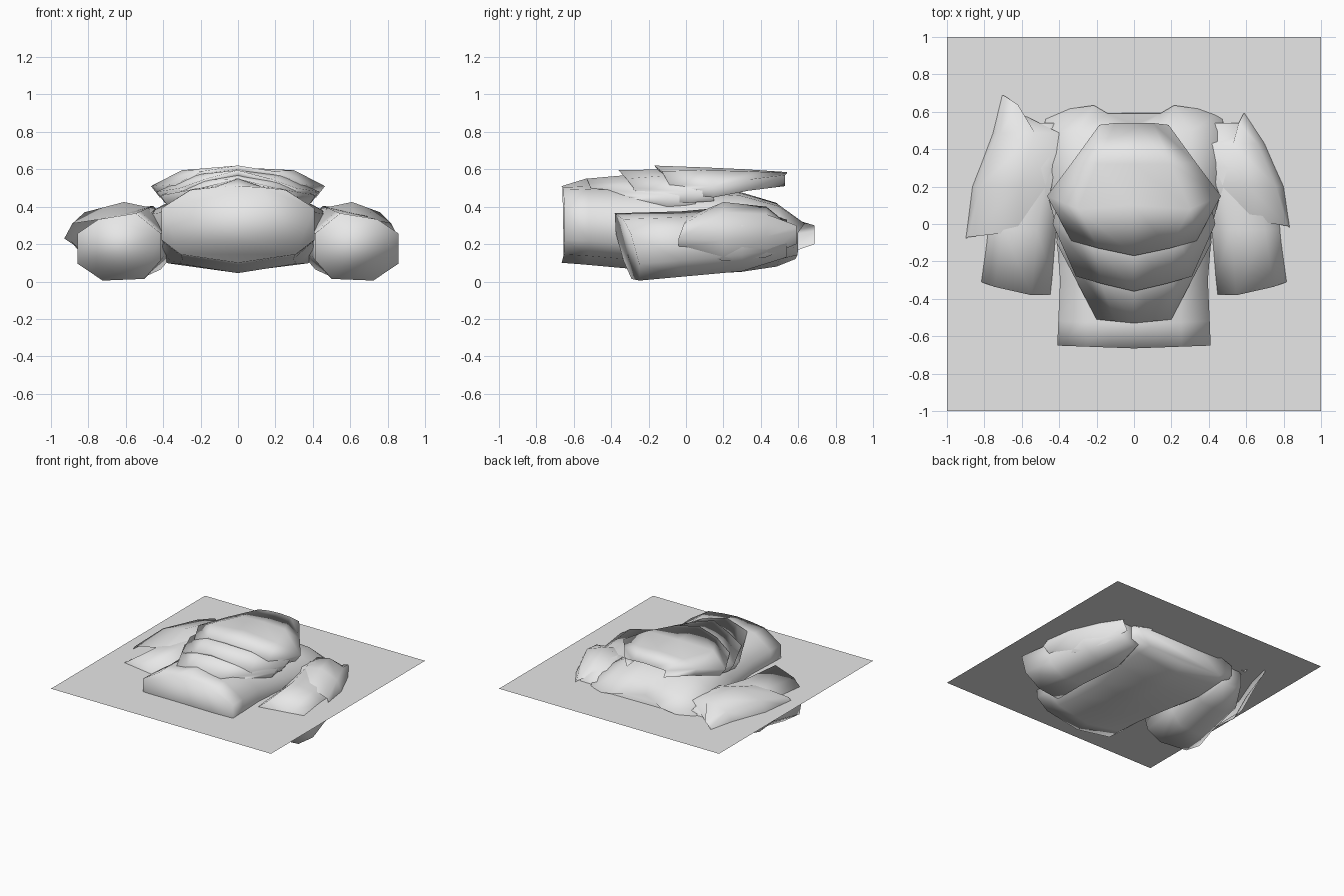
import bpy, bmesh

if "Cube" in bpy.data.objects:
    bpy.data.objects.remove(bpy.data.objects["Cube"])

grey = bpy.data.materials.new("light grey")
grey.diffuse_color = (0.8, 0.8, 0.8, 1)
grey.use_nodes = True
grey.node_tree.nodes["Principled BSDF"].inputs["Base Color"].default_value = grey.diffuse_color


def build(name, rows, closed):
    """Skin a list of equal-length point rows; closed rows become capped tubes."""
    bm = bmesh.new()
    vs = [[bm.verts.new(p) for p in row] for row in rows]
    n = len(rows[0])
    for a, b in zip(vs, vs[1:]):
        for i in range(n if closed else n - 1):
            j = (i + 1) % n
            bm.faces.new((a[i], a[j], b[j], b[i]))
    if closed:
        bm.faces.new(vs[0])
        bm.faces.new(vs[-1])
    bmesh.ops.recalc_face_normals(bm, faces=bm.faces)
    if not closed and sum(f.normal.z * f.calc_area() for f in bm.faces) < 0:
        bmesh.ops.reverse_faces(bm, faces=bm.faces)
    for f in bm.faces:
        f.smooth = True
    me = bpy.data.meshes.new(name)
    bm.to_mesh(me)
    bm.free()
    me.materials.append(grey)
    ob = bpy.data.objects.new(name, me)
    bpy.context.collection.objects.link(ob)
    return ob


def mirror_row(half):
    """Half row from the centre line outwards -> full row."""
    return [(-x, y, z) for x, y, z in half[:0:-1]] + half


# Flat square sheet cutting through the armour
build("flat_sheet", [[(-1, -1, .285), (1, -1, .285)],
                     [(-1, 1, .285), (1, 1, .285)]], False)

# Torso: lofted body, stations are y, half width, bottom, top
section = [(0, 1), (.3, .97), (.62, .9), (1, .42), (1, -.4), (.75, -.78), (0, -1)]
ring = section + [(-x, z) for x, z in section[-2:0:-1]]
stations = [(-.65, .41, .10, .51), (-.52, .405, .09, .515), (-.3, .395, .07, .51),
            (0, .42, .045, .50), (.3, .50, .05, .48), (.50, .49, .08, .42),
            (.60, .46, .12, .32)]
rows = [[(x * w, y - .015 * (1 - abs(x)), (lo + hi) / 2 + z * (hi - lo) / 2)
         for x, z in ring] for y, w, lo, hi in stations]
# raised collar points either side of the neck
collar = {0: -.06, .3: 0, .62: .04}
rows[-1] = [(x * .75 if abs(sx) == .62 else x, y + (collar.get(abs(sx), 0) if sz > 0 else 0), z)
            for (x, y, z), (sx, sz) in zip(rows[-1], ring)]
# central ridge on the belly
rows = [[(x, y, z + (.035 if i == 0 and y < -.3 and k else 0)) for i, (x, y, z) in enumerate(r)]
        for k, r in enumerate(rows)]
build("torso", rows, True)

# Overlapping front plates, half rows from centre to edge
plates = {
    "chest_plate": [
        [(0, .54, .585), (.1, .54, .58), (.185, .53, .57)],
        [(0, .32, .60), (.2, .32, .59), (.33, .33, .545)],
        [(0, .1, .61), (.30, .08, .595), (.465, .15, .51)],
        [(0, -.17, .62), (.19, -.13, .59), (.335, -.09, .52)]],
    "upper_belly_plate": [
        [(0, .2, .56), (.25, .2, .54), (.40, .15, .49)],
        [(0, -.1, .60), (.24, -.06, .57), (.435, 0, .48)],
        [(0, -.36, .595), (.17, -.32, .55), (.31, -.28, .50)]],
    "lower_belly_plate": [
        [(0, .05, .54), (.22, .05, .52), (.39, .05, .46)],
        [(0, -.25, .575), (.22, -.2, .54), (.415, -.1, .46)],
        [(0, -.53, .55), (.1, -.52, .525), (.2, -.51, .50)]],
}
for name, rows in plates.items():
    # sides and lower lip fold down onto the layer beneath
    rows = [r + [(r[-1][0] * .9, r[-1][1], r[-1][2] - .06)] for r in rows]
    rows.append([(x, y + .03, z - .035) for x, y, z in rows[-1]])
    if name == "chest_plate":
        rows.insert(0, [(x * 1.3, .28, .485) for x, y, z in rows[0]])
    build(name, [mirror_row(r) for r in rows], False)

# Upper arms: eight-sided sleeves with slanted ends
octagon = [(-.4, 1), (.5, .82), (1, .4), (1, -.5), (.4, -1), (-.6, -.95), (-1, -.4), (-1, .4)]
sleeve = [(-.315, .635, .185, .222, .18), (-.03, .60, .20, .20, .175),
          (.3, .54, .23, .21, .175), (.54, .49, .23, .11, .10)]
# Shoulder guards: y, then outline from lower outside to upper inside
guard = [(-.04, ((.79, .18), (.86, .23), (.82, .31), (.62, .35), (.50, .33))),
         (.20, ((.75, .11), (.83, .22), (.76, .37), (.61, .425), (.44, .39))),
         (.43, ((.64, .13), (.72, .24), (.66, .36), (.53, .40), (.40, .37))),
         (.59, ((.56, .20), (.60, .27), (.585, .30), (.56, .31), (.54, .27)))]
for side, s in (("right", 1), ("left", -1)):
    rows = [[(s * (cx + rx * x), y + (-.05 * z + .04 * x) * (k == 0), cz + rz * z)
             for x, z in octagon] for k, (y, cx, cz, rx, rz) in enumerate(sleeve)]
    build(side + "_sleeve", rows, True)
    # the left guard is longer and flares further out
    gx, gy, dy = (1, 1, 0) if s == 1 else (1.08, 1.25, -.05)
    rows = []
    for k, (y, pts) in enumerate(guard):
        flare = .06 if s == -1 and k == 3 else 0
        # leading edge sweeps back towards the body
        rows.append([(s * ((x + flare) * (gx if i < 3 else 1)),
                      y * gy + dy + (.03 * max(0, i - 1) if k == 0 else 0)
                      - (.05 * max(0, i - 2) if k == 3 else 0), z)
                     for i, (x, z) in enumerate(pts)])
    build(side + "_shoulder_guard", rows, False)
